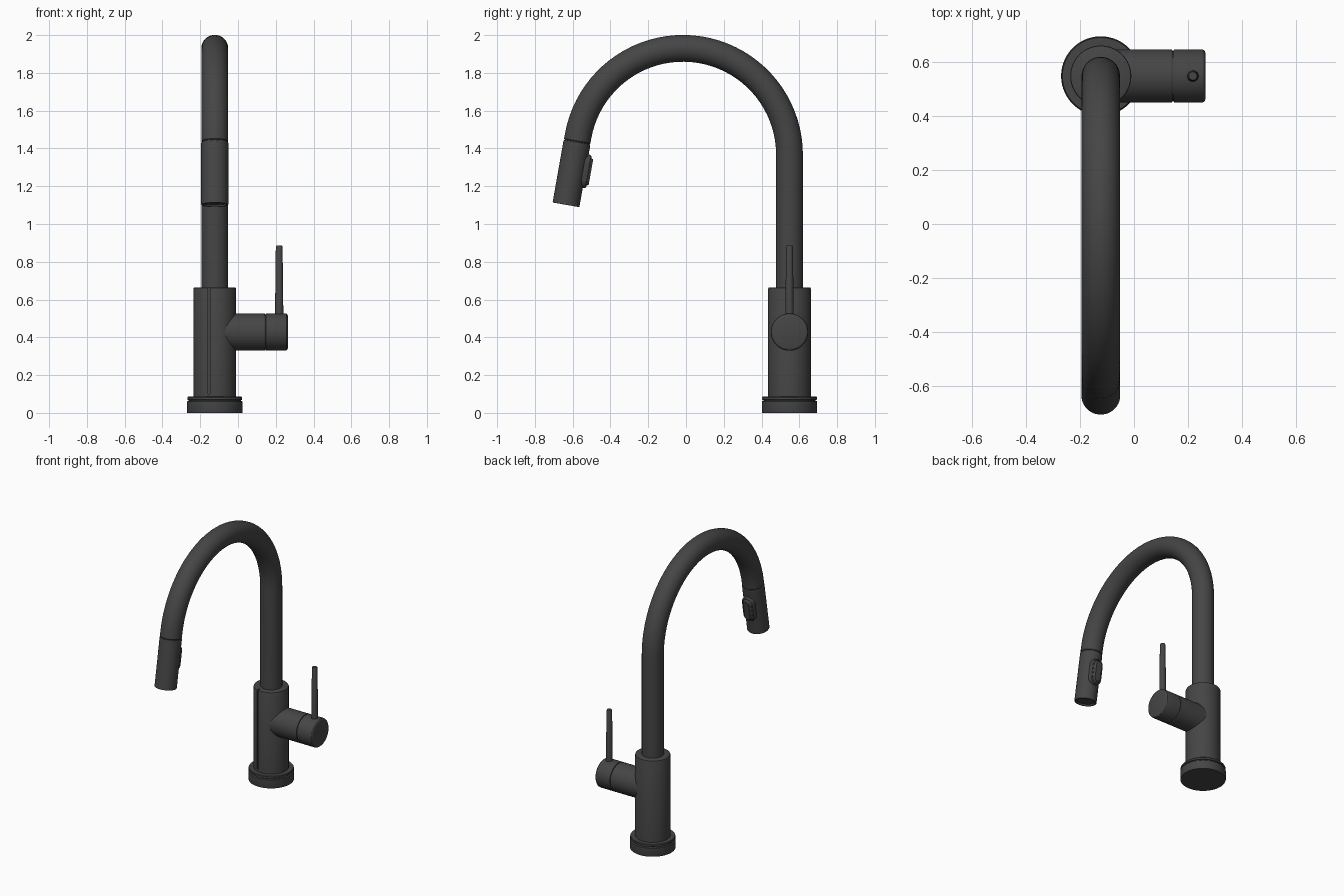
import bpy, bmesh, math
from mathutils import Matrix, Vector

if "Cube" in bpy.data.objects:
    bpy.data.objects.remove(bpy.data.objects["Cube"])

mat = bpy.data.materials.new("matte black metal")
mat.diffuse_color = (0.06, 0.06, 0.06, 1)
mat.use_nodes = True
mat.node_tree.nodes["Principled BSDF"].inputs["Base Color"].default_value = mat.diffuse_color

CX, CY = -0.123, 0.548          # axis of the body
TUBE = 0.071                    # spout radius


def skin(name, rings, n=64, stretch=0.0):
    """Capped skin over circles given as (matrix, radius); stretch makes a slot shape."""
    bm = bmesh.new()
    loops = []
    for m, r in rings:
        loop = []
        for i in range(n):
            a = 2 * math.pi * (i + 0.5) / n
            y = r * math.sin(a)
            y += math.copysign(stretch, y)
            loop.append(bm.verts.new(m @ Vector((r * math.cos(a), y, 0))))
        loops.append(loop)
    for a, b in zip(loops, loops[1:]):
        for i in range(n):
            j = (i + 1) % n
            bm.faces.new((a[i], a[j], b[j], b[i]))
    bm.faces.new(loops[0])
    bm.faces.new(loops[-1])
    bmesh.ops.recalc_face_normals(bm, faces=bm.faces)
    me = bpy.data.meshes.new(name)
    bm.to_mesh(me)
    bm.free()
    ob = bpy.data.objects.new(name, me)
    bpy.context.collection.objects.link(ob)
    me.materials.append(mat)
    return ob


def smooth(ob):
    bpy.ops.object.select_all(action='DESELECT')
    bpy.context.view_layer.objects.active = ob
    ob.select_set(True)
    bpy.ops.object.shade_smooth_by_angle(angle=math.radians(30))


def lathe(name, frame, profile, **kw):
    """Turned part: profile of (radius, height) along the frame's z axis."""
    ob = skin(name, [(frame @ Matrix.Translation((0, 0, h)), r) for r, h in profile], **kw)
    smooth(ob)
    return ob


upright = Matrix.Translation((CX, CY, 0))

# Base flange with a shadow groove
lathe("base_flange", upright, [
    (0.146, 0), (0.147, 0.003), (0.147, 0.060), (0.144, 0.063), (0.139, 0.064),
    (0.139, 0.068), (0.143, 0.069), (0.145, 0.071), (0.145, 0.082), (0.142, 0.086)])

# Body with a narrow vertical slot in front
body = lathe("body", upright, [(0.113, 0.08), (0.113, 0.657), (0.111, 0.662), (0.107, 0.664)], n=96)
bpy.ops.mesh.primitive_cube_add(size=1, location=(CX - 0.03, CY - 0.112, 0.39))
cutter = bpy.context.object
cutter.name = "slot_cutter"
cutter.scale = (0.010, 0.04, 0.58)
cutter.hide_render = True
cutter.hide_set(True)
cut = body.modifiers.new("slot", 'BOOLEAN')
cut.operation = 'DIFFERENCE'
cut.object = cutter
cut.solver = 'EXACT'

# Gooseneck spout: straight riser, then a 170 degree arc
R, CZ = 0.564, 1.366
ay = CY - R
rings = [(Matrix.Translation((CX, CY, 0.64)), TUBE)]
steps = 40
for k in range(steps + 1):
    t = math.radians(170) * k / steps
    p = Matrix.Translation((CX, ay + R * math.cos(t), CZ + R * math.sin(t)))
    rings.append((p @ Matrix.Rotation(t, 4, 'X'), TUBE))
end = rings[-1][0]
rings.append((end @ Matrix.Translation((0, 0, 0.024)), TUBE))
rings.append((end @ Matrix.Translation((0, 0, 0.028)), TUBE - 0.003))
smooth(skin("spout", rings, n=48))

# Pull-down spray head, hollow at the outlet
lathe("spray_head", end, [
    (0.066, 0.026), (0.066, 0.032), (0.070, 0.033), (0.072, 0.036), (0.072, 0.365),
    (0.070, 0.368), (0.062, 0.368), (0.060, 0.358)])

# Slot-shaped spray button on the inner side of the head (local z points outwards)
button = end @ Matrix.Translation((0, -0.055, 0.175)) @ Matrix.Rotation(math.radians(90), 4, 'X')
lathe("spray_button", button, [
    (0.044, 0), (0.044, 0.024), (0.040, 0.031), (0.034, 0.034),
    (0.031, 0.032), (0.028, 0.034), (0.022, 0.045)], n=48, stretch=0.046)

# Handle hub: fixed sleeve and turning cap
side = Matrix.Translation((0, CY, 0.428)) @ Matrix.Rotation(math.radians(90), 4, 'Y')
lathe("handle_sleeve", side, [(0.099, -0.10), (0.099, 0.139), (0.097, 0.142), (0.092, 0.143)])
lathe("handle_cap", side, [
    (0.092, 0.141), (0.092, 0.146), (0.097, 0.147), (0.099, 0.150), (0.099, 0.249),
    (0.097, 0.257), (0.092, 0.262), (0.086, 0.264)])

# Lever rod, slightly tapered
lever = Matrix.Translation((0.218, CY, 0))
lathe("lever", lever, [(0.022, 0.50), (0.022, 0.54), (0.018, 0.879), (0.015, 0.886)], n=32)
